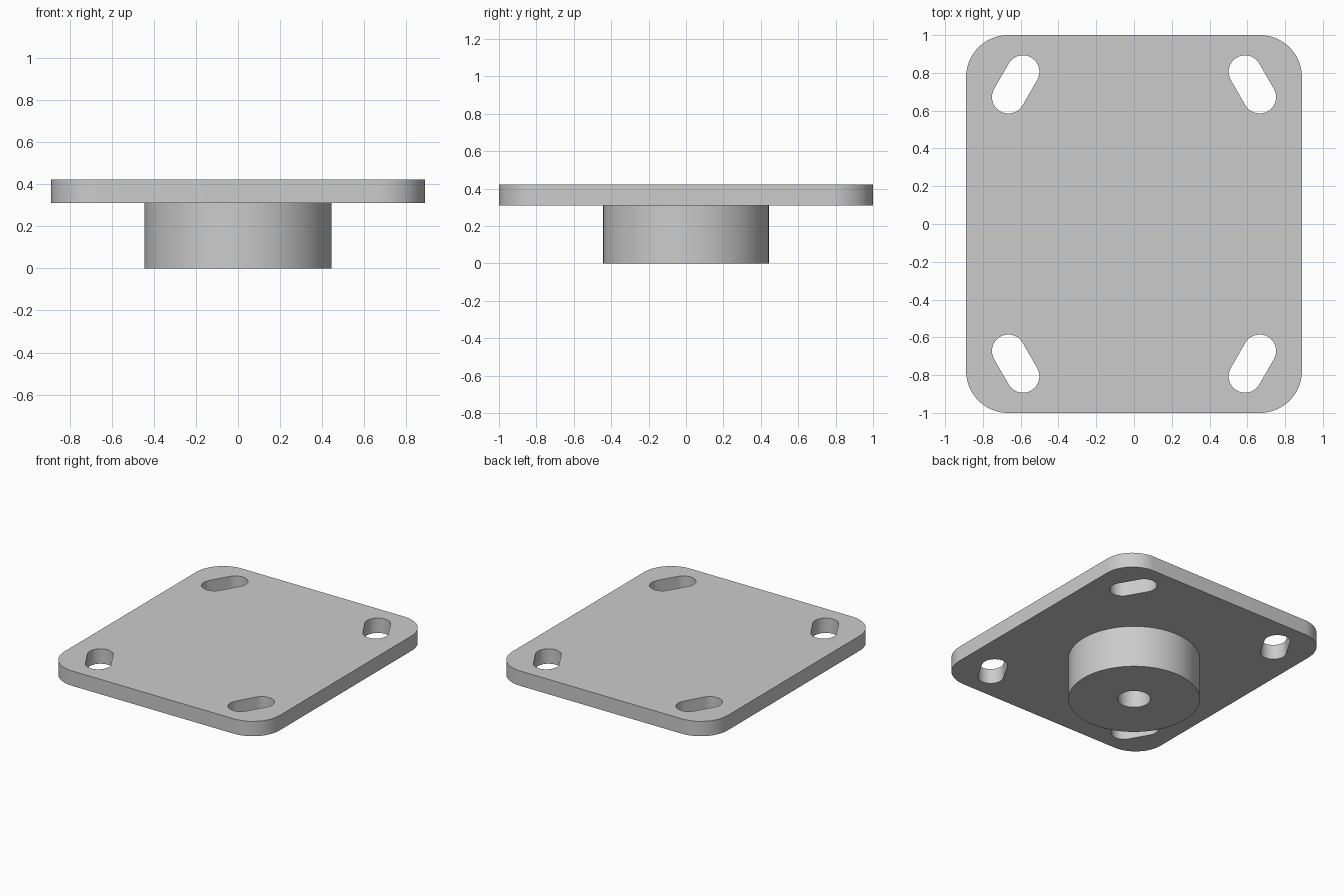
import bpy, bmesh
from math import atan2, cos, sin, pi, radians
from mathutils import Vector

if "Cube" in bpy.data.objects:
    bpy.data.objects.remove(bpy.data.objects["Cube"])

HALF_X, HALF_Y, CORNER = 0.889, 1.0, 0.222
SEAT_Z, TOP_Z = 0.311, 0.422
BOSS_R, BORE_R, SLOT_R = 0.444, 0.111, 0.087

grey = bpy.data.materials.new("plain grey")
grey.use_nodes = True
colour = (0.6, 0.6, 0.6, 1)
grey.diffuse_color = colour
grey.node_tree.nodes["Principled BSDF"].inputs["Base Color"].default_value = colour


def arc(cx, cy, r, start, sweep, steps, closed=False):
    """Points along an arc; a closed one leaves out the repeated end point."""
    return [(cx + r * cos(start + sweep * i / steps), cy + r * sin(start + sweep * i / steps))
            for i in range(steps if closed else steps + 1)]


def prism(name, outline, z0, z1):
    """Extrude a counter-clockwise outline from z0 to z1."""
    bm = bmesh.new()
    face = bm.faces.new([bm.verts.new((x, y, z0)) for x, y in outline])
    top = bmesh.ops.extrude_face_region(bm, geom=[face])["geom"]
    bmesh.ops.translate(bm, vec=(0, 0, z1 - z0),
                        verts=[v for v in top if isinstance(v, bmesh.types.BMVert)])
    bmesh.ops.recalc_face_normals(bm, faces=bm.faces)
    mesh = bpy.data.meshes.new(name)
    bm.to_mesh(mesh)
    bm.free()
    mesh.materials.append(grey)
    obj = bpy.data.objects.new(name, mesh)
    bpy.context.collection.objects.link(obj)
    return obj


def combine(target, tool, operation):
    """Apply a boolean and discard the tool body."""
    mod = target.modifiers.new(tool.name, "BOOLEAN")
    mod.operation, mod.solver, mod.object = operation, "EXACT", tool
    bpy.context.view_layer.objects.active = target
    bpy.ops.object.modifier_apply(modifier=mod.name)
    bpy.data.objects.remove(tool)


# Rounded rectangular plate
outline = []
for i, (sx, sy) in enumerate([(1, 1), (-1, 1), (-1, -1), (1, -1)]):
    outline += arc(sx * (HALF_X - CORNER), sy * (HALF_Y - CORNER), CORNER, i * pi / 2, pi / 2, 16)
plate = prism("mounting_plate", outline, SEAT_Z, TOP_Z)

# Round boss under the plate, sunk slightly in so the two fuse
boss = prism("boss", arc(0, 0, BOSS_R, 0, 2 * pi, 96, True), 0, SEAT_Z + 0.04)
combine(plate, boss, "UNION")

# Blind bore up the middle of the boss
bore = prism("bore_cutter", arc(0, 0, BORE_R, 0, 2 * pi, 48, True), -0.1, SEAT_Z)
combine(plate, bore, "DIFFERENCE")

# Slanted bolt slots, one per corner
for sx in (1, -1):
    for sy in (1, -1):
        inner = Vector((sx * 0.588, sy * 0.806))
        outer = Vector((sx * 0.665, sy * 0.672))
        along = outer - inner
        side = atan2(along.y, along.x) - pi / 2
        ends = arc(*outer, SLOT_R, side, pi, 20) + arc(*inner, SLOT_R, side + pi, pi, 20)
        combine(plate, prism("slot_cutter", ends, SEAT_Z - 0.1, TOP_Z + 0.1), "DIFFERENCE")

# Smooth curved walls, crisp rims
bpy.ops.object.select_all(action="DESELECT")
plate.select_set(True)
bpy.context.view_layer.objects.active = plate
bpy.ops.object.shade_smooth_by_angle(angle=radians(30))
